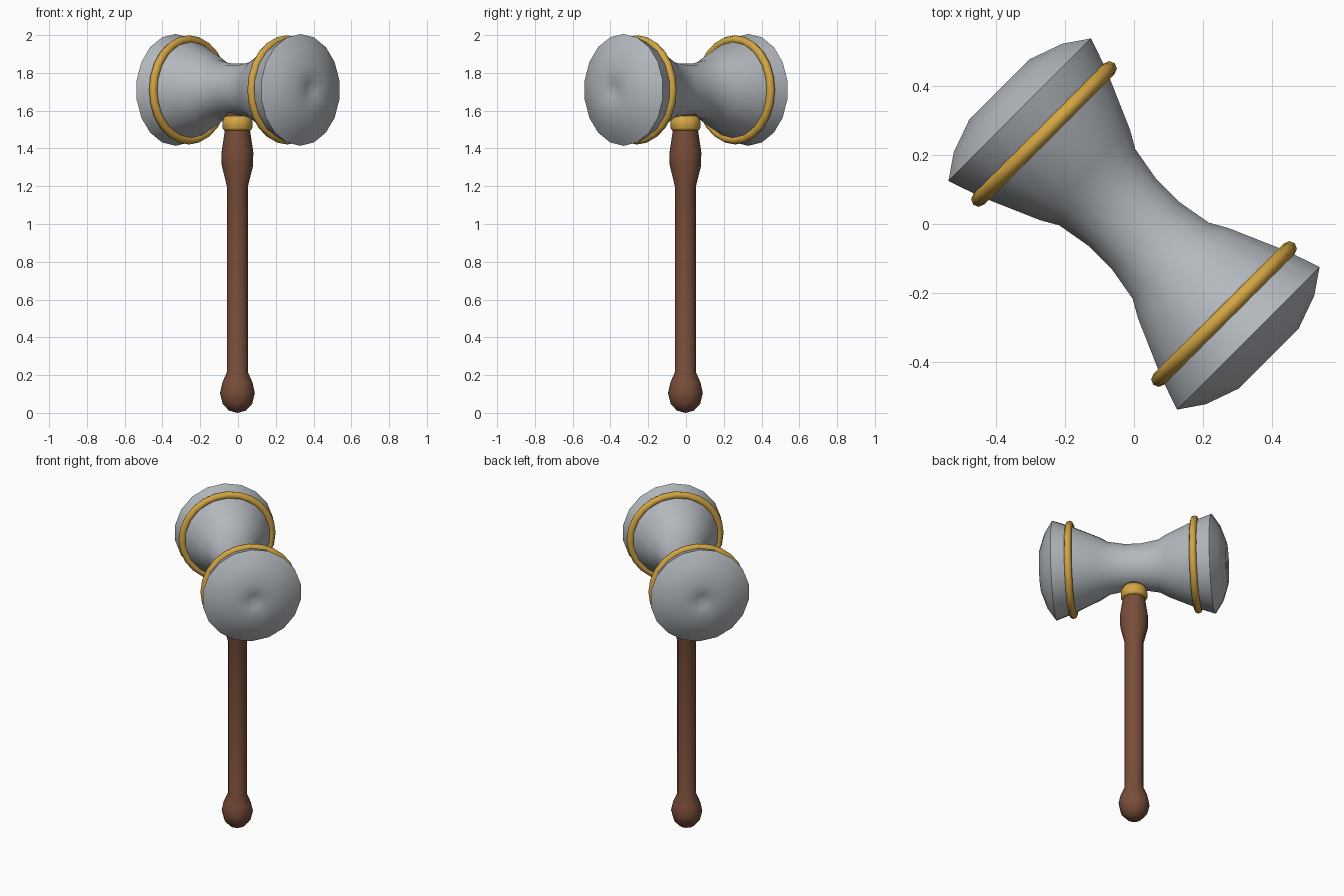
import bpy, bmesh
from math import pi, sin, cos
from mathutils import Matrix

old = bpy.data.objects.get("Cube")
if old:
    bpy.data.objects.remove(old, do_unlink=True)


def material(name, rgb):
    m = bpy.data.materials.new(name)
    m.use_nodes = True
    m.diffuse_color = (*rgb, 1)
    m.node_tree.nodes["Principled BSDF"].inputs["Base Color"].default_value = (*rgb, 1)
    return m


STEEL = material("grey steel", (0.45, 0.48, 0.51))
GOLD = material("gold", (0.66, 0.38, 0.055))
WOOD = material("brown wood", (0.19, 0.075, 0.042))


def lathe(name, profile, sides, mat, matrix, closed=False, angle=60):
    """Spin (radius, height) points around z; radius 0 makes a pole."""
    bm = bmesh.new()
    rings = []
    for r, h in profile:
        n = sides if r > 0 else 1
        rings.append([bm.verts.new((r * cos(2 * pi * i / sides),
                                    r * sin(2 * pi * i / sides), h)) for i in range(n)])
    pairs = list(zip(rings, rings[1:]))
    if closed:
        pairs.append((rings[-1], rings[0]))
    for a, b in pairs:
        for i in range(sides):
            j = (i + 1) % sides
            corners = [a[i % len(a)], a[j % len(a)], b[j % len(b)], b[i % len(b)]]
            bm.faces.new(list(dict.fromkeys(corners)))
    bmesh.ops.recalc_face_normals(bm, faces=bm.faces)
    mesh = bpy.data.meshes.new(name)
    bm.to_mesh(mesh)
    bm.free()
    mesh.materials.append(mat)
    ob = bpy.data.objects.new(name, mesh)
    bpy.context.collection.objects.link(ob)
    ob.matrix_world = matrix
    bpy.ops.object.select_all(action='DESELECT')
    ob.select_set(True)
    bpy.context.view_layer.objects.active = ob
    bpy.ops.object.shade_smooth_by_angle(angle=angle * pi / 180)
    return ob


# Head axis lies level, pointing diagonally to the front left
head_frame = (Matrix.Translation((0, 0, 1.71)) @ Matrix.Rotation(-pi / 4, 4, 'Z')
              @ Matrix.Rotation(pi / 2, 4, 'Y'))
upright = Matrix.Translation((-0.003, -0.003, 0))

# Waisted head with domed, slightly dented striking faces
half = [(0.14, 0.05), (0.158, 0.15), (0.187, 0.2), (0.262, 0.37), (0.296, 0.467),
        (0.225, 0.515), (0.125, 0.55), (0.04, 0.547), (0, 0.53)]
head = [(r, -h) for r, h in reversed(half)] + half
lathe("hammer_head", head, 18, STEEL, head_frame)

# Gold bands around both flares
for side, label in ((1, "front"), (-1, "back")):
    band = [(0.266 + 0.023 * cos(k * pi / 4), side * 0.368 + 0.022 * sin(k * pi / 4))
            for k in range(8)]
    lathe(label + "_band", band, 24, GOLD, head_frame, closed=True)

# Wooden handle with round pommel and swollen neck
handle = [(0, 0), (0.045, 0.012), (0.078, 0.048), (0.092, 0.105), (0.08, 0.16),
          (0.056, 0.215), (0.056, 1.2), (0.083, 1.31), (0.084, 1.38),
          (0.066, 1.5), (0.06, 1.6), (0, 1.6)]
lathe("handle", handle, 12, WOOD, upright)

# Gold collar under the head
collar = [(0, 1.495), (0.07, 1.495), (0.079, 1.508), (0.079, 1.545),
          (0.068, 1.57), (0, 1.58)]
lathe("collar", collar, 12, GOLD, upright)
